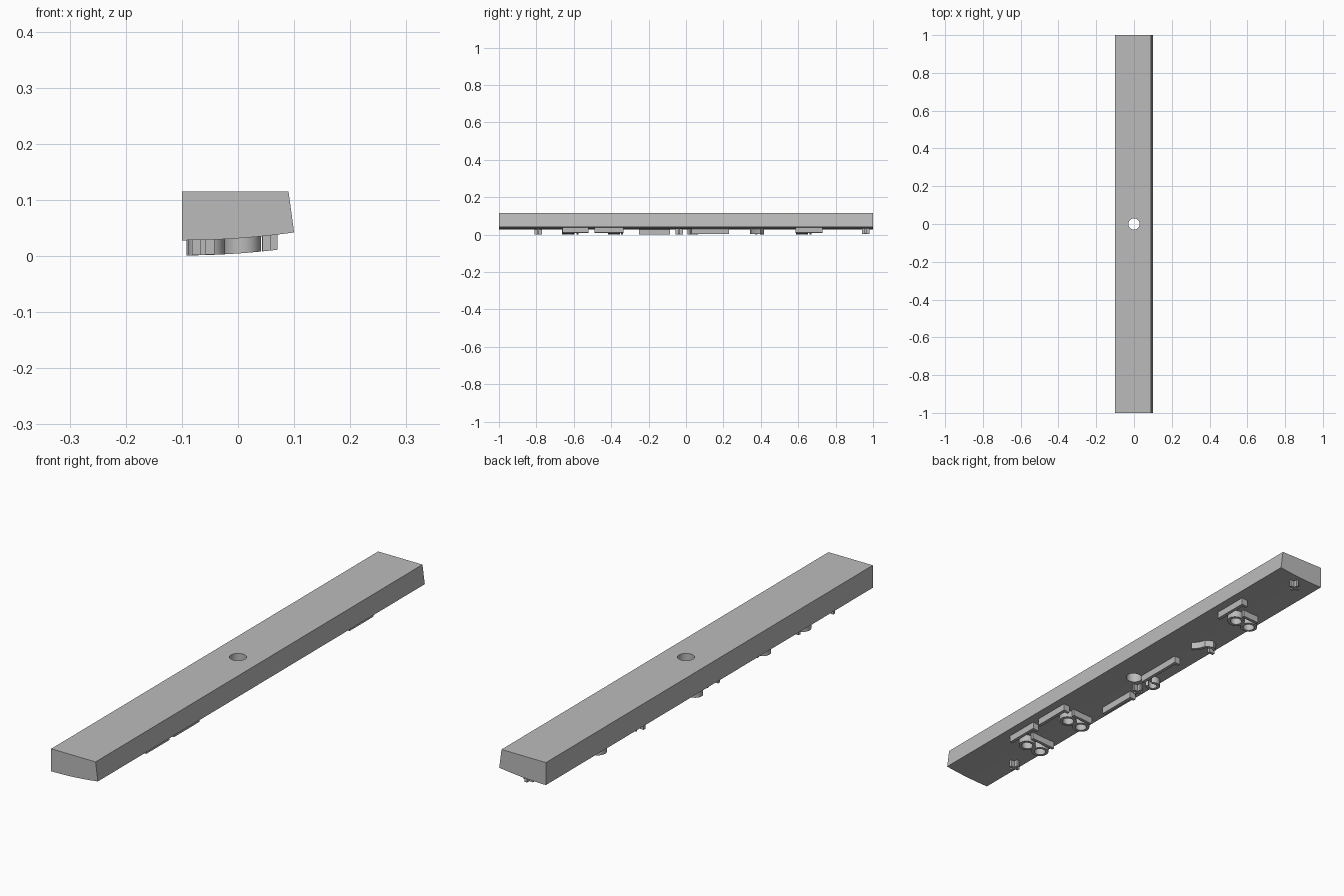
import bpy, bmesh, math
from mathutils import Vector

if "Cube" in bpy.data.objects:
    bpy.data.objects.remove(bpy.data.objects["Cube"], do_unlink=True)

grey = bpy.data.materials.new("plain grey")
grey.use_nodes = True
colour = (0.5, 0.5, 0.5, 1)
grey.diffuse_color = colour
grey.node_tree.nodes["Principled BSDF"].inputs["Base Color"].default_value = colour


def underside(x):
    return 0.028 + 0.35 * (x + 0.1) ** 2


def finish(name, bm):
    bmesh.ops.recalc_face_normals(bm, faces=bm.faces)
    mesh = bpy.data.meshes.new(name)
    bm.to_mesh(mesh)
    bm.free()
    mesh.materials.append(grey)
    obj = bpy.data.objects.new(name, mesh)
    bpy.context.collection.objects.link(obj)
    return obj


def smooth(obj):
    bpy.ops.object.select_all(action='DESELECT')
    obj.select_set(True)
    bpy.context.view_layer.objects.active = obj
    bpy.ops.object.shade_smooth_by_angle(angle=math.radians(30))


def ridge(name, points, width=0.012, closed=False, depth=0.027):
    """Wall along a path, standing proud of the curved underside."""
    pts = [Vector(p) for p in points]
    n = len(pts)
    bm = bmesh.new()
    rows = []
    for i, p in enumerate(pts):
        before = pts[i - 1] if closed or i else p
        after = pts[(i + 1) % n] if closed or i < n - 1 else p
        d1, d2 = (p - before), (after - p)
        d1 = d1.normalized() if d1.length else d2.normalized()
        d2 = d2.normalized() if d2.length else d1
        t = (d1 + d2).normalized()
        side = Vector((-t.y, t.x)) * width / 2 / max(t.dot(d1), 0.4)
        row = []
        for q, drop in ((p + side, -0.004), (p - side, -0.004),
                        (p - side, depth), (p + side, depth)):
            row.append(bm.verts.new((q.x, q.y, underside(q.x) - drop)))
        rows.append(row)
    for i in range(n if closed else n - 1):
        a, b = rows[i], rows[(i + 1) % n]
        for k in range(4):
            m = (k + 1) % 4
            bm.faces.new((a[k], a[m], b[m], b[k]))
    if not closed:
        bm.faces.new(rows[0])
        bm.faces.new(rows[-1])
    obj = finish(name, bm)
    smooth(obj)
    return obj


def arc(cx, cy, rx, ry, start=0, end=360, steps=24):
    count = steps if end - start == 360 else steps + 1
    angles = [math.radians(start + (end - start) * i / steps) for i in range(count)]
    return [(cx + rx * math.cos(a), cy + ry * math.sin(a)) for a in angles]


# Bar with a curved underside and one leaning long side
profile = [(-0.1, 0.115), (0.09, 0.115)]
profile += [(0.1 - 0.2 * i / 16, underside(0.1 - 0.2 * i / 16)) for i in range(17)]
bm = bmesh.new()
face = bm.faces.new([bm.verts.new((x, -1, z)) for x, z in profile])
ext = bmesh.ops.extrude_face_region(bm, geom=[face])
bmesh.ops.translate(bm, vec=(0, 2, 0),
                    verts=[v for v in ext["geom"] if isinstance(v, bmesh.types.BMVert)])
bar = finish("bar", bm)

# Round hole through the middle
bm = bmesh.new()
bmesh.ops.create_cone(bm, cap_ends=True, segments=48, radius1=0.03, radius2=0.03, depth=0.5)
cutter = finish("hole_cutter", bm)
cutter.hide_render = True
mod = bar.modifiers.new("hole", 'BOOLEAN')
mod.operation, mod.solver, mod.object = 'DIFFERENCE', 'EXACT', cutter
bpy.context.view_layer.objects.active = bar
bpy.ops.object.modifier_apply(modifier="hole")
bpy.data.objects.remove(cutter, do_unlink=True)
smooth(bar)

# Long ridges, each with a short hooked end
for i, (x, y0, y1) in enumerate([(0.064, -0.66, -0.52), (0.064, -0.49, -0.335),
                                 (-0.058, -0.25, -0.085), (-0.018, 0.03, 0.23),
                                 (0.063, 0.585, 0.73)]):
    ridge(f"long_ridge_{i + 1}", [(x, y0), (x, y1 - 0.006), (x - 0.02, y1 - 0.006)])

# Pairs of rings, side by side across the bar
for i, y in enumerate((-0.63, -0.385, 0.62)):
    for side, x in (("inner", 0.008), ("outer", -0.056)):
        ridge(f"{side}_ring_{i + 1}", arc(x, y, 0.027, 0.027), 0.011, True)

# Cross ridges beside the ring pairs
for i, (x0, x1, y) in enumerate([(0.025, -0.08, -0.58), (0.02, -0.07, -0.342),
                                 (0.01, -0.06, 0.665)]):
    ridge(f"cross_ridge_{i + 1}", [(x0, y), (x1, y)])

# Bent ridge and its short companion
ridge("bent_ridge", [(0.0, 0.345), (-0.02, 0.37), (-0.028, 0.395), (-0.05, 0.41), (-0.07, 0.4)])
ridge("short_ridge", [(-0.085, 0.375), (-0.06, 0.375)])

# Curved ridge near the hole
ridge("curved_ridge", arc(-0.064, 0.036, 0.022, 0.022, 40, 330))

# Small cross marks
for i, (x, y) in enumerate([(-0.062, -0.79), (-0.05, -0.037), (-0.0, 0.96)]):
    ridge(f"mark_stem_{i + 1}", [(x, y - 0.02), (x, y + 0.02)], 0.01)
    ridge(f"mark_arm_{i + 1}", [(x - 0.02, y), (x + 0.02, y)], 0.01, False, 0.0265)
